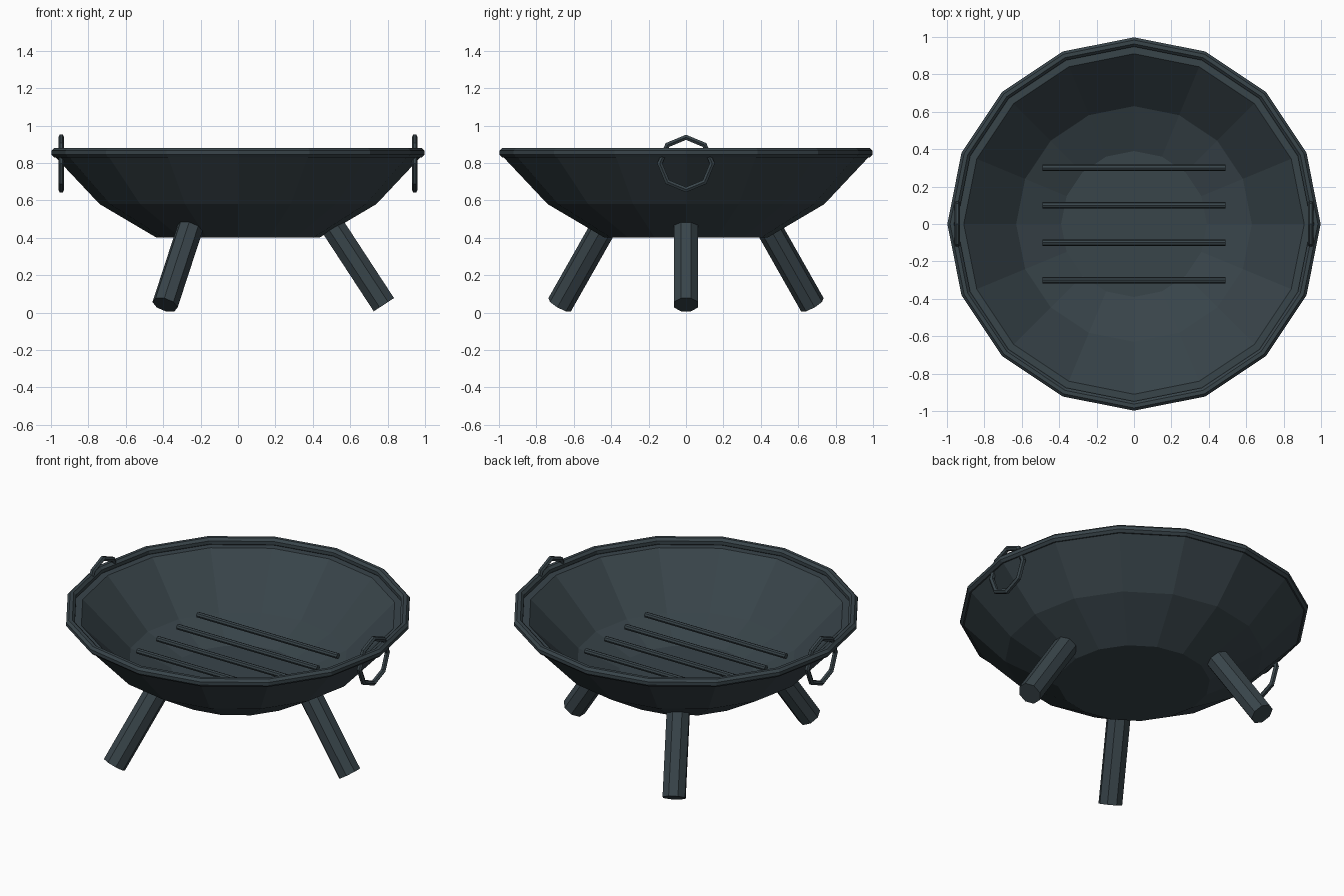
import bpy, bmesh, math
from mathutils import Vector, Matrix

cube = bpy.data.objects.get("Cube")
if cube:
    bpy.data.objects.remove(cube, do_unlink=True)

iron = bpy.data.materials.new("dark iron")
iron.use_nodes = True
colour = (0.04, 0.058, 0.068, 1)
iron.diffuse_color = colour
iron.node_tree.nodes["Principled BSDF"].inputs["Base Color"].default_value = colour


def add_object(name, bm):
    bmesh.ops.recalc_face_normals(bm, faces=bm.faces)
    mesh = bpy.data.meshes.new(name)
    bm.to_mesh(mesh)
    bm.free()
    mesh.materials.append(iron)
    obj = bpy.data.objects.new(name, mesh)
    bpy.context.collection.objects.link(obj)
    return obj


def lathe(name, profile, steps, closed=False):
    """Spin a (radius, height) profile round z."""
    bm = bmesh.new()
    verts = [bm.verts.new((r, 0, z)) for r, z in profile]
    pairs = list(zip(verts, verts[1:]))
    if closed:
        pairs.append((verts[-1], verts[0]))
    edges = [bm.edges.new(p) for p in pairs]
    bmesh.ops.spin(bm, geom=verts + edges, cent=(0, 0, 0), axis=(0, 0, 1),
                   angle=math.tau, steps=steps, use_merge=True)
    bmesh.ops.remove_doubles(bm, verts=bm.verts, dist=0.0005)
    return add_object(name, bm)


def rod(name, start, end, radius, sides, turn=0):
    """Straight prism between two points."""
    start, end = Vector(start), Vector(end)
    axis = end - start
    place = (Matrix.Translation((start + end) / 2)
             @ axis.to_track_quat('Z', 'Y').to_matrix().to_4x4()
             @ Matrix.Rotation(turn, 4, 'Z'))
    bm = bmesh.new()
    bmesh.ops.create_cone(bm, cap_ends=True, segments=sides, radius1=radius,
                          radius2=radius, depth=axis.length, matrix=place)
    return add_object(name, bm)


def circle(centre, height, radius, sides):
    angles = [math.tau * (i + 0.5) / sides for i in range(sides)]
    return [(centre + radius * math.cos(a), height + radius * math.sin(a))
            for a in angles]


# Thick-walled bowl: outside from the base up, then inside back down
lathe("bowl", [(0, 0.40), (0.435, 0.40), (0.74, 0.58), (0.985, 0.84),
               (0.91, 0.84), (0.63, 0.56), (0.39, 0.46), (0, 0.46)], 16)

# Rolled rim
lathe("rim", circle(0.973, 0.855, 0.027, 8), 16, closed=True)

# Three splayed legs
for i, name in enumerate(["left_leg", "back_right_leg", "front_right_leg"]):
    a = math.tau * i / 3
    out = Vector((math.cos(a), math.sin(a), 0))
    up = Vector((0, 0, 1))
    rod(name, out * 0.78 + up * 0.042, out * 0.50 + up * 0.47,
        0.07, 8, math.pi / 8)

# Grate bars
for i in range(4):
    y = -0.3 + 0.2 * i
    rod(f"grate_bar_{i + 1}", (-0.49, y, 0.59), (0.49, y, 0.59), 0.017, 8)

# Ring handles standing through the rim
for name, side in (("left_handle", 1), ("right_handle", -1)):
    ring = lathe(name, circle(0.14, 0, 0.016, 6), 8, closed=True)
    ring.rotation_euler = (0, math.pi / 2, 0)
    ring.location = (side * 0.945, 0, 0.797)
